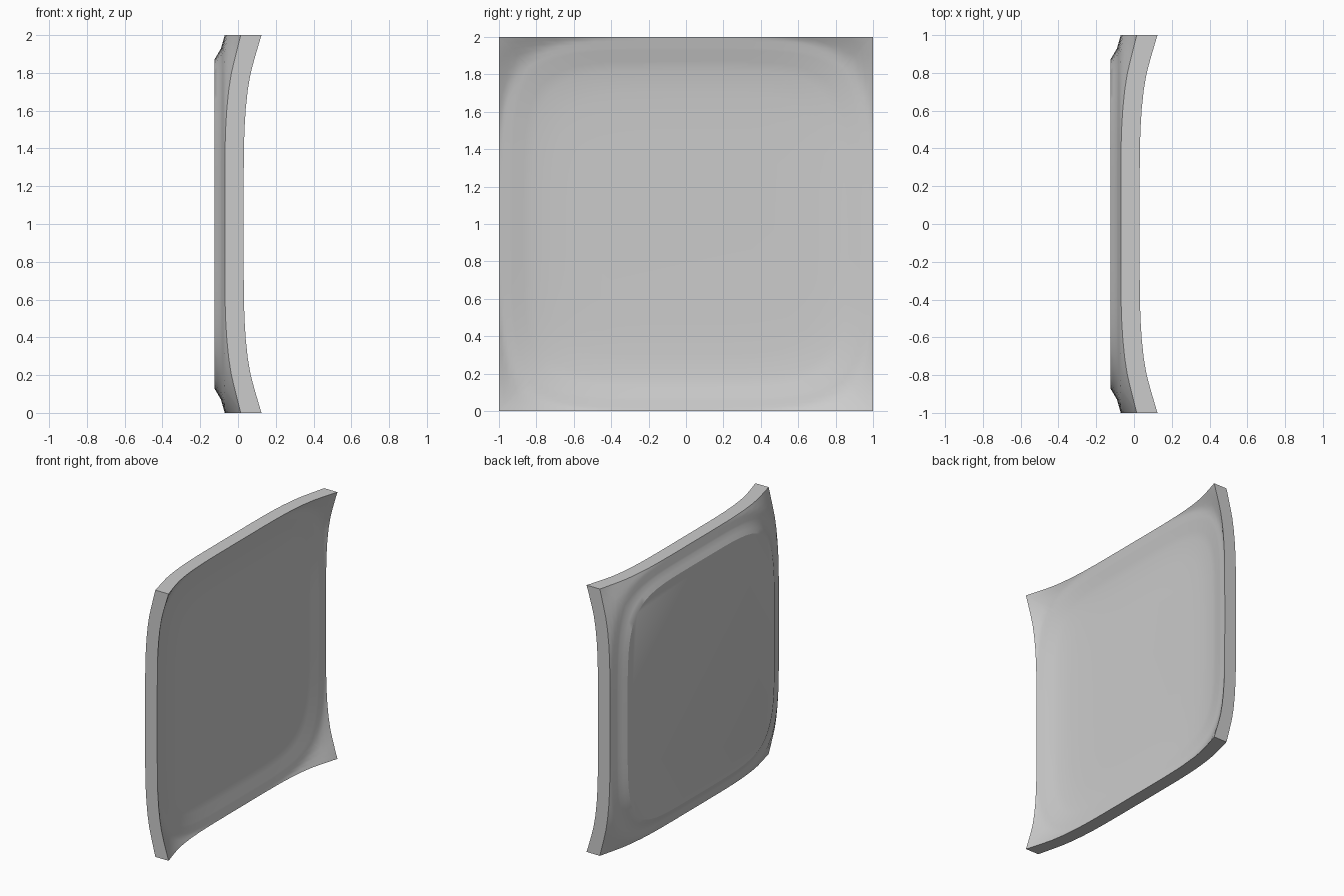
import bpy, bmesh, math

cube = bpy.data.objects.get("Cube")
if cube:
    bpy.data.objects.remove(cube, do_unlink=True)

grey = bpy.data.materials.new("plain grey")
grey.use_nodes = True
colour = (0.6, 0.6, 0.6, 1)
grey.diffuse_color = colour
grey.node_tree.nodes["Principled BSDF"].inputs["Base Color"].default_value = colour

POWER = 5      # roundness of the dish corners
SIDE = 24      # points along each side of the panel
# (rounded-square radius, depth) for both faces
BACK = [(0.87, -0.125), (0.93, -0.09), (1.0, -0.07), (1.015, -0.06),
        (1.058, -0.035), (1.097, -0.01), (1.149, 0.015)]
FRONT = [(0.5, -0.027), (0.7, -0.022), (0.82, -0.013), (0.87, -0.003), (0.93, 0.015),
         (1.0, 0.03), (1.015, 0.04), (1.058, 0.067), (1.097, 0.095), (1.149, 0.125)]


def depth(profile, d):
    """Linear interpolation along a face profile."""
    if d <= profile[0][0]:
        return profile[0][1]
    for (a, xa), (b, xb) in zip(profile, profile[1:]):
        if d <= b:
            return xa + (xb - xa) * (d - a) / (b - a)
    return profile[-1][1]


def square_outline():
    """Points around the square, closer together near the corners."""
    points = []
    for k in range(4):
        for i in range(SIDE):
            t = math.sin((i / SIDE - 0.5) * math.pi)
            y, z = t, -1
            for _ in range(k):
                y, z = -z, y
            points.append((y, z))
    return points


def ring(bm, profile, radius, blend):
    """One loop, blended from a rounded square to the square outline."""
    verts = []
    for y, z in square_outline():
        edge = (abs(y) ** POWER + abs(z) ** POWER) ** (1 / POWER)
        d = radius + (edge - radius) * blend
        verts.append(bm.verts.new((depth(profile, d), y * d / edge, 1 + z * d / edge)))
    return verts


def bridge(bm, a, b):
    n = len(a)
    for i in range(n):
        j = (i + 1) % n
        bm.faces.new((a[i], a[j], b[j], b[i]))


def face_rings(bm, profile, radii):
    rings = [ring(bm, profile, r, 0) for r in radii]
    rings += [ring(bm, profile, radii[-1], s / 6) for s in range(1, 7)]
    for a, b in zip(rings, rings[1:]):
        bridge(bm, a, b)
    bm.faces.new(rings[0])
    return rings[-1]


# Dished square panel with a raised flat pad on its back
bm = bmesh.new()
back_rim = face_rings(bm, BACK, [0.87, 0.9, 0.93])
front_rim = face_rings(bm, FRONT, [0.5, 0.6, 0.7, 0.82, 0.87, 0.93])
bridge(bm, back_rim, front_rim)
bmesh.ops.recalc_face_normals(bm, faces=bm.faces)
mesh = bpy.data.meshes.new("dished_panel")
bm.to_mesh(mesh)
bm.free()
mesh.materials.append(grey)
panel = bpy.data.objects.new("dished_panel", mesh)
bpy.context.collection.objects.link(panel)

bpy.ops.object.select_all(action="DESELECT")
panel.select_set(True)
bpy.context.view_layer.objects.active = panel
bpy.ops.object.shade_smooth_by_angle(angle=math.radians(26))
